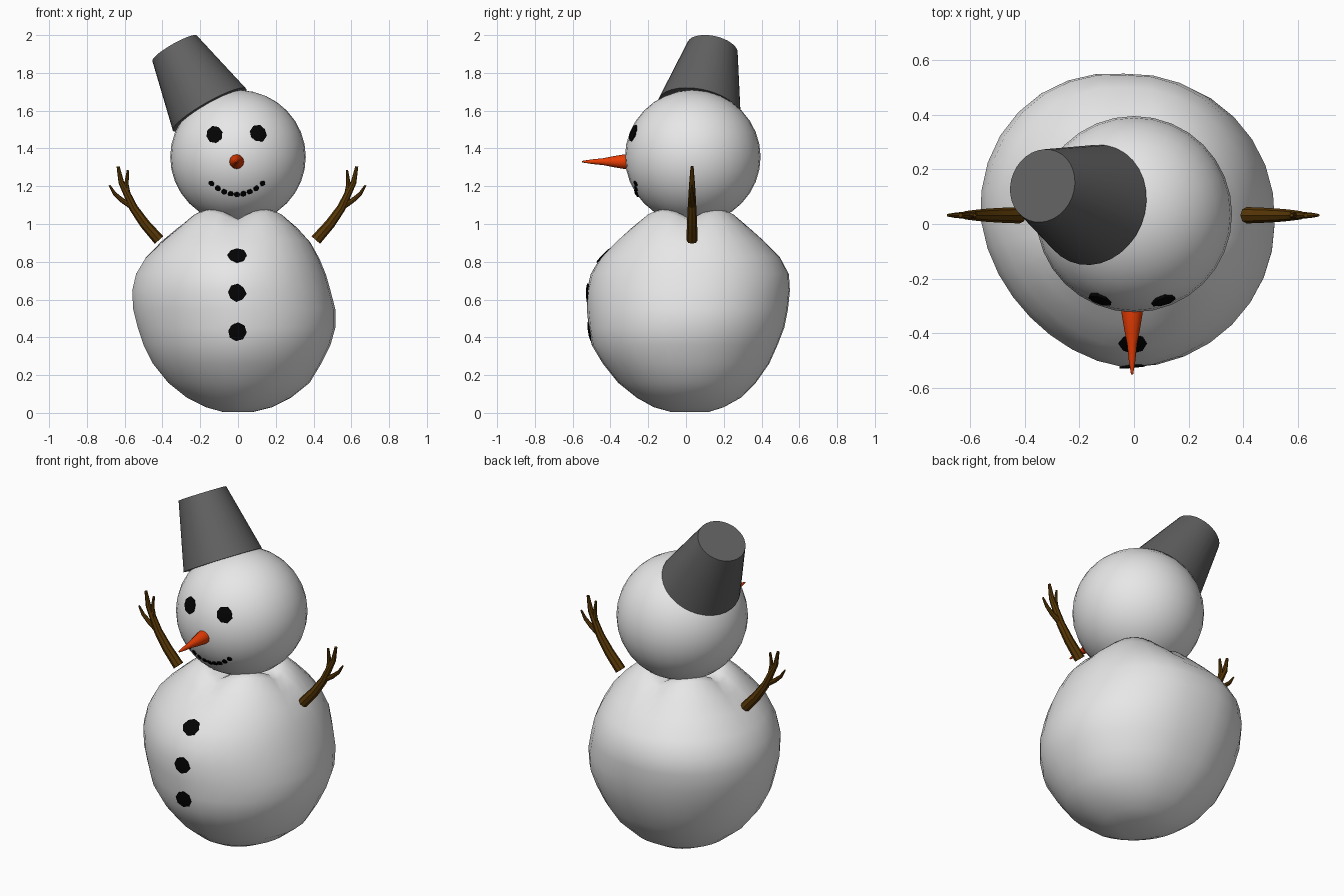
import bpy, bmesh, math, random
from mathutils import Vector
from mathutils.bvhtree import BVHTree

random.seed(4)
if "Cube" in bpy.data.objects:
    bpy.data.objects.remove(bpy.data.objects["Cube"], do_unlink=True)


def material(name, r, g, b):
    mat = bpy.data.materials.new(name)
    mat.use_nodes = True
    mat.diffuse_color = (r, g, b, 1)
    shader = next(n for n in mat.node_tree.nodes if n.type == "BSDF_PRINCIPLED")
    shader.inputs["Base Color"].default_value = (r, g, b, 1)
    return mat


snow = material("snow white", 0.8, 0.8, 0.8)
coal = material("coal black", 0.001, 0.001, 0.001)
carrot = material("carrot orange", 0.8, 0.045, 0.001)
wood = material("bark brown", 0.1, 0.04, 0.002)
tin = material("bucket grey", 0.12, 0.12, 0.12)


def loft(name, rings, mat, sharp=40):
    """Skin a list of equal point rings, cap both ends."""
    bm = bmesh.new()
    loops = [[bm.verts.new(p) for p in ring] for ring in rings]
    n = len(loops[0])
    for a, b in zip(loops, loops[1:]):
        for i in range(n):
            j = (i + 1) % n
            bm.faces.new((a[i], a[j], b[j], b[i]))
    bm.faces.new(loops[0][::-1])
    bm.faces.new(loops[-1])
    bmesh.ops.recalc_face_normals(bm, faces=bm.faces)
    mesh = bpy.data.meshes.new(name)
    bm.to_mesh(mesh)
    bm.free()
    mesh.materials.append(mat)
    mesh.shade_smooth()
    mesh.set_sharp_from_angle(angle=math.radians(sharp))
    obj = bpy.data.objects.new(name, mesh)
    bpy.context.collection.objects.link(obj)
    return obj


def circle(centre, axis, radius, n, wobble=None):
    """Ring of points around an axis, optionally uneven."""
    turn = Vector((0, 0, 1)).rotation_difference(Vector(axis))
    points = []
    for i in range(n):
        a = math.tau * i / n
        r = radius * (wobble[i] if wobble else 1)
        points.append(Vector(centre) + turn @ Vector((r * math.cos(a), r * math.sin(a), 0)))
    return points


def uneven_ring(z, left, right, front, back, bulges=(0, 0, 0, 0), dip=0, n=32):
    """Level ring with four extents, a bulge per quadrant and a dip between the diagonals."""
    cx, cy = (left + right) / 2, (front + back) / 2
    rx, ry = (right - left) / 2, (back - front) / 2
    points = []
    for i in range(n):
        a = math.tau * i / n
        diagonal = abs(math.sin(2 * a))
        s = 1 + bulges[4 * i // n] * diagonal
        points.append((cx + s * rx * math.cos(a), cy + s * ry * math.sin(a),
                       z - dip * (1 - diagonal)))
    return points


# Lumpy body: height, then x and y extents
body_rows = [
    (0.005, -0.08, 0.08, -0.08, 0.12),
    (0.03, -0.17, 0.18, -0.17, 0.2),
    (0.08, -0.27, 0.28, -0.26, 0.29),
    (0.16, -0.37, 0.38, -0.36, 0.37),
    (0.26, -0.45, 0.44, -0.44, 0.44),
    (0.36, -0.5, 0.49, -0.5, 0.485),
    (0.45, -0.53, 0.515, -0.515, 0.52),
    (0.55, -0.555, 0.515, -0.525, 0.54),
    (0.65, -0.56, 0.49, -0.525, 0.55),
    (0.74, -0.54, 0.465, -0.505, 0.545),
    (0.83, -0.49, 0.43, -0.455, 0.5),
    (0.92, -0.41, 0.385, -0.375, 0.42),
    (1.0, -0.325, 0.32, -0.295, 0.34),
    (1.065, -0.25, 0.25, -0.22, 0.27),
    (1.08, -0.2, 0.2, -0.17, 0.22),
    (1.06, -0.1, 0.1, -0.07, 0.13),
]
# The slump of the snow fades out toward the neck
body = loft("body", [uneven_ring(*row, [b * min(1, 3 * (1.1 - row[0])) for b in
                                        (0.02, 0.045, -0.07, 0)], 0.035 * row[0] ** 6)
                     for row in body_rows], snow, 60)

# Round head
head_rings = []
for k in range(17):
    a = math.pi * (k + 0.2) / 16.4
    r = 0.359 * math.sin(a)
    head_rings.append(uneven_ring(1.355 - 0.354 * math.cos(a), -r, r, 0.036 - r, 0.036 + r))
head = loft("head", head_rings, snow, 60)

# Tilted bucket hat
low, high = Vector((-0.15, 0.07, 1.605)), Vector((-0.335, 0.14, 1.93))
loft("bucket_hat", [circle(low, high - low, 0.224, 32),
                    circle(high, high - low, 0.136, 32)], tin)

# Carrot nose
nose_profile = [(-0.28, 0.04), (-0.33, 0.038), (-0.39, 0.028),
                (-0.44, 0.018), (-0.5, 0.012), (-0.55, 0.004)]
loft("carrot_nose", [circle((-0.007, y, 1.33), (0, -1, 0), r, 12)
                     for y, r in nose_profile], carrot)


def surface_tree(obj):
    mesh = obj.data
    return BVHTree.FromPolygons([v.co for v in mesh.vertices],
                                [p.vertices for p in mesh.polygons])


head_tree, body_tree = surface_tree(head), surface_tree(body)


def lump(name, tree, x, z, radius, height):
    """Thin uneven coal piece pressed into the front of a surface."""
    point, normal, _, _ = tree.ray_cast(Vector((x, -2, z)), Vector((0, 1, 0)))
    wobble = [random.uniform(0.92, 1.1) for _ in range(8)]
    layers = [(-0.015, 0.95), (height / 2, 1), (height, 0.75)]
    loft(name, [circle(point + normal * h, normal, radius * s, 8, wobble)
                for h, s in layers], coal, 30)


# Eyes, buttons and mouth
lump("right_eye", head_tree, -0.125, 1.475, 0.047, 0.008)
lump("left_eye", head_tree, 0.105, 1.48, 0.047, 0.008)
for i, z in enumerate((0.43, 0.635, 0.835)):
    lump(f"button_{i + 1}", body_tree, -0.005, z, 0.048, 0.004)
for i in range(9):
    t = i / 4 - 1
    lump(f"mouth_coal_{i + 1}", head_tree, t * 0.135 - 0.005, 1.157 + 0.058 * t * t, 0.016, 0.006)


def stick(name, side, path):
    """Tapering stick through x, z, radius stations."""
    pts = [Vector((side * x - 0.003, 0.032, z)) for x, z, _ in path]
    rings = []
    for i, p in enumerate(pts):
        axis = pts[min(i + 1, len(pts) - 1)] - pts[max(i - 1, 0)]
        rings.append(circle(p, axis, path[i][2], 8))
    loft(name, rings, wood)


# Branch arms with twig fingers
for label, side in (("left", 1), ("right", -1)):
    stick(label + "_arm", side, [(0.415, 0.915, 0.03), (0.49, 1.0, 0.027), (0.55, 1.085, 0.023),
                                 (0.585, 1.16, 0.019), (0.615, 1.22, 0.015), (0.632, 1.305, 0.008)])
    stick(label + "_inner_twig", side, [(0.575, 1.13, 0.015), (0.588, 1.21, 0.012),
                                        (0.58, 1.285, 0.006)])
    stick(label + "_outer_twig", side, [(0.555, 1.09, 0.016), (0.61, 1.125, 0.013),
                                        (0.65, 1.16, 0.01), (0.678, 1.205, 0.005)])
